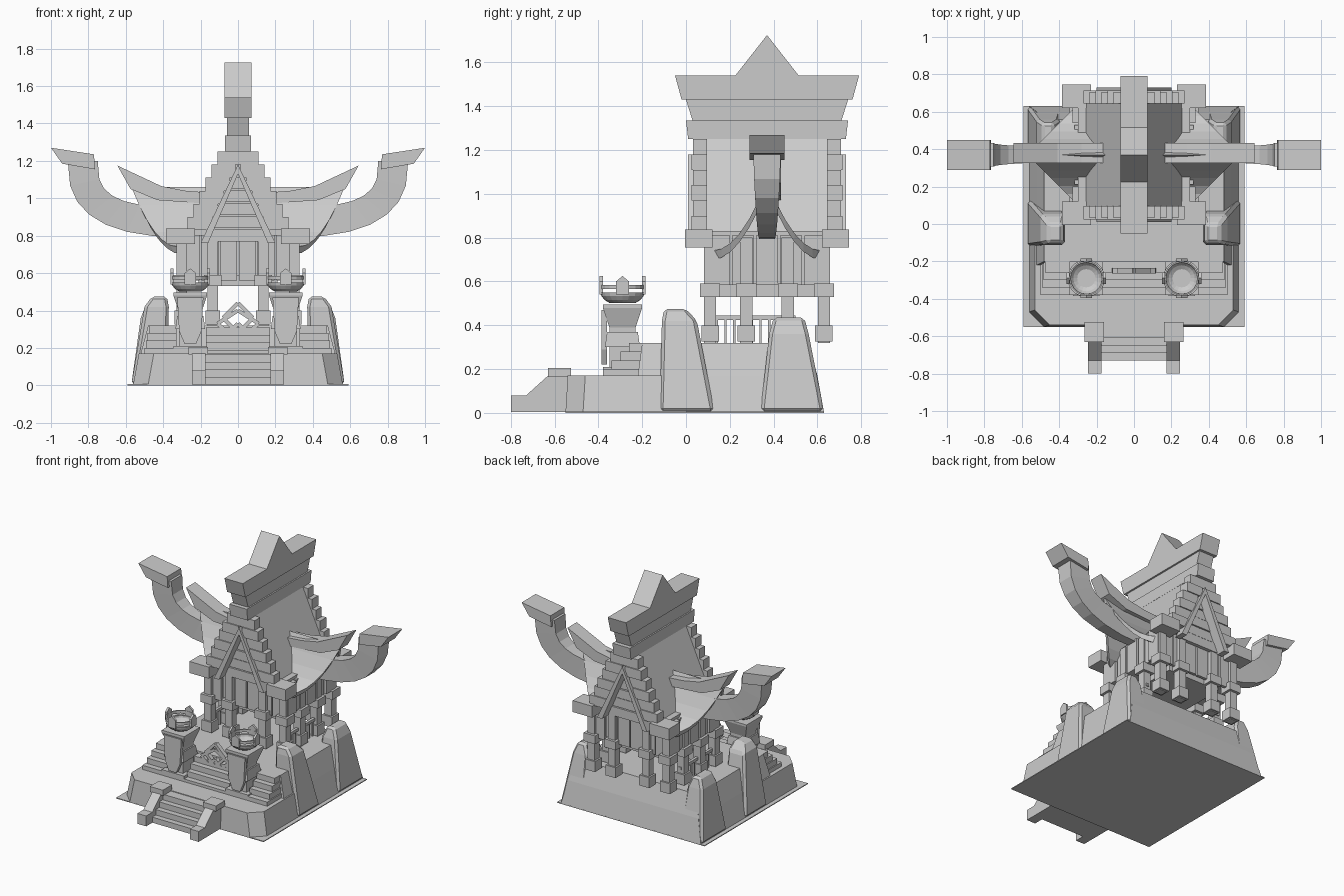
import bpy, bmesh, math

cube = bpy.data.objects.get("Cube")
if cube:
    bpy.data.objects.remove(cube)

grey = (.6, .6, .6, 1)
stone = bpy.data.materials.new("plain_grey")
stone.use_nodes = True
stone.diffuse_color = grey
stone.node_tree.nodes["Principled BSDF"].inputs["Base Color"].default_value = grey

# Helper marking the house centre for front-to-back mirroring
house_y = .37
house_centre = bpy.data.objects.new("house_centre", None)
house_centre.location.y = house_y
house_centre.hide_render = True
bpy.context.collection.objects.link(house_centre)


def loft(name, rings, mirror="", closed=False, bevel=None):
    """Skin a list of equal rings; mirror is any of 'x' and 'y'."""
    bm = bmesh.new()
    rows = [[bm.verts.new(point) for point in ring] for ring in rings]
    pairs = list(zip(rows, rows[1:]))
    if closed:
        pairs.append((rows[-1], rows[0]))
    else:
        bm.faces.new(rows[0])
        bm.faces.new(rows[-1])
    for first, second in pairs:
        for i in range(len(first)):
            bm.faces.new((first[i - 1], first[i], second[i], second[i - 1]))
    bmesh.ops.recalc_face_normals(bm, faces=bm.faces)
    mesh = bpy.data.meshes.new(name)
    bm.to_mesh(mesh)
    bm.free()
    mesh.materials.append(stone)
    part = bpy.data.objects.new(name, mesh)
    bpy.context.collection.objects.link(part)
    if bevel:
        modifier = part.modifiers.new("Bevel", "BEVEL")
        modifier.width = bevel
        modifier.segments = 1
    for axis in mirror:
        modifier = part.modifiers.new("Mirror " + axis, "MIRROR")
        modifier.use_axis = (axis == "x", axis == "y", False)
        modifier.use_mirror_merge = False
        if axis == "y":
            modifier.mirror_object = house_centre


def rect(x, y, z):
    return [(x[0], y[0], z), (x[1], y[0], z), (x[1], y[1], z), (x[0], y[1], z)]


def around(centre, half):
    return (centre - half, centre + half)


def box(name, x, y, z, mirror=""):
    loft(name, [rect(x, y, level) for level in z], mirror)


def block(name, x, y, low, high, z, mirror=""):
    """Square block tapering from half width low to half width high."""
    loft(name, [rect(around(x, half), around(y, half), level)
                for half, level in zip((low, high), z)], mirror)


def prism_along_y(name, profile, y, mirror=""):
    loft(name, [[(x, depth, z) for x, z in profile] for depth in y], mirror)


def prism_along_x(name, profile, x, mirror=""):
    loft(name, [[(side, y, z) for y, z in profile] for side in x], mirror)


def bar(name, start, end, width, y, mirror=""):
    """Flat straight bar between two (x, z) points."""
    run, rise = end[0] - start[0], end[1] - start[1]
    scale = width / 2 / math.hypot(run, rise)
    u, v = -rise * scale, run * scale
    prism_along_y(name, [(start[0] + u, start[1] + v), (end[0] + u, end[1] + v),
                         (end[0] - u, end[1] - v), (start[0] - u, start[1] - v)], y, mirror)


# Ground sheet and rocky terraces
def chamfered(half, front, back, z, cut=.08):
    return [(cut - half, front, z), (half - cut, front, z), (half, front + cut, z),
            (half, back, z), (-half, back, z), (-half, front + cut, z)]


box("ground_sheet", x=(-.59, .59), y=(-.55, .63), z=(0, .006))
loft("lower_terrace", [chamfered(.56, front=-.55, back=0, z=.005),
                       chamfered(.53, front=-.54, back=0, z=.17)])
loft("upper_terrace", [rect(around(0, .56), y=(-.25, .63), z=.005),
                       rect(around(0, .52), y=(-.22, .6), z=.17),
                       rect(around(0, .48), y=(-.2, .56), z=.32)])

# Leaning boulders along both sides
loft("front_boulder", [rect(x=(.38, .57), y=(-.12, .13), z=.005),
                       rect(x=(.37, .5), y=(-.11, .05), z=.42),
                       rect(x=(.38, .46), y=(-.1, 0), z=.475)], mirror="x", bevel=.015)
loft("back_boulder", [rect(x=(.38, .57), y=(.34, .63), z=.005),
                      rect(x=(.4, .52), y=(.38, .56), z=.36),
                      rect(x=(.43, .49), y=(.4, .54), z=.435)], mirror="x", bevel=.015)

# Entrance stair with side walls and newel blocks
for i in range(4):
    rise = .04 * i
    box("entrance_step", x=(-.18, .18), y=(rise - .73, -.5), z=(.005, rise + .045))
prism_along_x("stair_side", [(-.8, .005), (-.8, .08), (-.73, .08), (-.63, .17), (-.5, .17),
                             (-.5, .005)], x=(.175, .245), mirror="x")
box("newel_block", x=(.16, .265), y=(-.63, -.525), z=(.165, .205), mirror="x")

# Inner stair and the stairs at the sides
for i in range(4):
    rise = .04 * i
    box("inner_step", x=(-.17, .17), y=(rise - .38, -.18), z=(.16, rise + .19))
    box("side_step", x=(.33, .5 - rise / 5), y=(rise - .38, -.15), z=(.16, rise + .2), mirror="x")

# Interlaced diamond ornament
top, right, bottom = (0, .44), (.08, .36), (0, .28)
loop, foot = (.11, .33), (.05, .28)
for start, end in ((top, right), (right, bottom), (loop, foot), (loop, (0, .4)), (foot, (0, .33))):
    bar("diamond_ornament", start, end, width=.02, y=(-.265, -.235), mirror="x")

# Brazier pillars: name, lower and upper half width, height
pillar_x, pillar_y = .255, -.29
level = .17
for name, low, high, height in (("pillar_plinth", .09, .09, .04), ("pillar_base", .06, .06, .09),
                                ("pillar_collar", .08, .07, .07), ("pillar_neck", .06, .06, .02),
                                ("pillar_shaft", .06, .09, .09), ("pillar_cap", .09, .09, .015)):
    block(name, pillar_x, pillar_y, low, high, z=(level, level + height), mirror="x")
    level += height
banner = [(pillar_x + side * half, z) for side, steps in
          ((-1, ((.03, .22), (.06, .29), (.07, .47))), (1, ((.07, .47), (.06, .29), (.03, .22))))
          for half, z in steps]
prism_along_y("pillar_banner", banner, y=(-.385, -.36), mirror="x")


def circle(radius, z, sides=20):
    turns = [math.tau * i / sides for i in range(sides)]
    return [(pillar_x + radius * math.cos(a), pillar_y + radius * math.sin(a), z) for a in turns]


# Bowl with a hollow shell, an open band, a rim ring and four prongs
def shell(radius):
    angles = [math.radians(a) for a in (35, 55, 75, 90)]
    return [circle(radius * math.sin(a), .55 - .6 * radius * math.cos(a)) for a in angles]


loft("brazier_bowl", shell(.1) + shell(.085)[::-1], mirror="x")
loft("brazier_rim", [circle(.1, .565), circle(.1, .585), circle(.09, .585), circle(.09, .565)],
     mirror="x", closed=True)
prong = ((-.03, .54), (.03, .54), (.03, .6), (0, .625), (-.03, .6))
for c, s in ((1, 0), (0, 1), (-1, 0), (0, -1)):
    loft("brazier_prong", [[(pillar_x + c * r - s * t, pillar_y + s * r + c * t, z)
                            for t, z in prong] for r in (.09, .105)], mirror="x")

# House posts with feet and caps
for x, y in ((.3, .11), (.3, .275), (.135, .11)):
    for name, half, z in (("post", .028, (.32, .8)), ("post_foot", .04, (.325, .4)),
                          ("post_cap", .046, (.53, .59))):
        block(name, x, y, half, half, z, mirror="xy")

# Side railings
box("rail", x=(.29, .31), y=(.11, .5), z=(.425, .445), mirror="x")
for i in range(9):
    box("baluster", around(.3, .005), around(.14 + .04 * i, .005), z=(.32, .43), mirror="x")

# House body with planks
box("house_floor", x=(-.21, .21), y=(.13, .61), z=(.53, .6))
box("house_body", x=(-.3, .3), y=(.115, .625), z=(.585, .83))
for i in range(5):
    box("side_plank", x=(.3, .33 - .012 * (i % 2)), y=around(.15 + .11 * i, .05),
        z=(.585, .81), mirror="x")
for i in range(3):
    box("end_plank", x=around(.05 + .1 * i, .045), y=(.1 + .006 * (i % 2), .12),
        z=(.56, .8), mirror="xy")

# Steep roof, gable planks and trim
eave, crown = .8, 1.27
prism_along_y("main_roof", [(-.27, eave), (.27, eave), (.06, crown), (-.06, crown)], y=(.09, .65))
for i in range(5):
    z = .77 + .07 * i
    box("gable_plank", around(0, .16 - .032 * i), y=(.075 + .005 * (i % 2), .1),
        z=(z, z + .065), mirror="y")
for i in range(6):
    z = .83 + .07 * i
    inner = max(0, .44 * (1.14 - z))
    box("gable_step", x=(inner, .27 - .032 * i), y=(.025 + .008 * (i % 2), .097),
        z=(z, z + .07), mirror="xy")
prism_along_y("gable_trim", [(0, 1.18), (0, 1.13), (.16, .76), (.2, .76)], y=(.01, .08), mirror="xy")
box("eave_block", x=(.23, .385), y=(-.005, .12), z=(.755, .838), mirror="xy")

# Ridge beams and crest: name, half width, lower and upper half length, height
level = 1.25
for name, half, low, high, height in (("lower_ridge", .07, .36, .37, .085),
                                      ("middle_ridge", .06, .34, .37, .095),
                                      ("upper_ridge", .073, .39, .42, .11)):
    loft(name, [rect(around(0, half), around(house_y, length), z)
                for length, z in ((low, level), (high, level + height))])
    level += height
crest_start, crest_end = around(house_y, .145)
prism_along_x("crest", [(crest_start, level), (crest_end, level), (house_y, 1.725)],
              around(0, .073))


# Flared side roofs, sweeping from the ridge down to the corners
def flared_section(u, thick=.04):
    inner, outer = .28 - .15 * u, .32 + .25 * u
    y, z = house_y - .25 * (1 - u), .74 + .32 * u * u
    return [(inner, y, z), (outer, y, z), (outer - thick / 2, y, z - thick), (inner, y, z - thick)]


loft("flared_roof", [flared_section(1 - i / 6) for i in range(7)], mirror="xy")
prism_along_y("side_ridge", [(.15, 1.03), (.28, 1.04), (.41, 1.065), (.645, 1.175), (.575, 1.05),
                             (.43, .99), (.15, .97)], around(house_y + .01, .053), mirror="x")


# Long upswept horns
def horn_section(t, half_depth=.08):
    angle = t * math.pi / 2
    s, c = math.sin(angle), max(0, math.cos(angle))
    x, z = .22 + .61 * s ** .7, 1.2 - .33 * c ** .7
    width = .033 + .03 * t
    return [(x - side * s * half_depth, house_y + edge * width, z + side * c * half_depth)
            for side, edge in ((1, -1), (1, 1), (-1, 1), (-1, -1))]


loft("long_horn", [horn_section(i / 7) for i in range(8)], mirror="x")
prism_along_y("horn_head", [(.77, 1.235), (1, 1.27), (.94, 1.185), (.765, 1.155)],
              around(house_y, .08), mirror="x")
